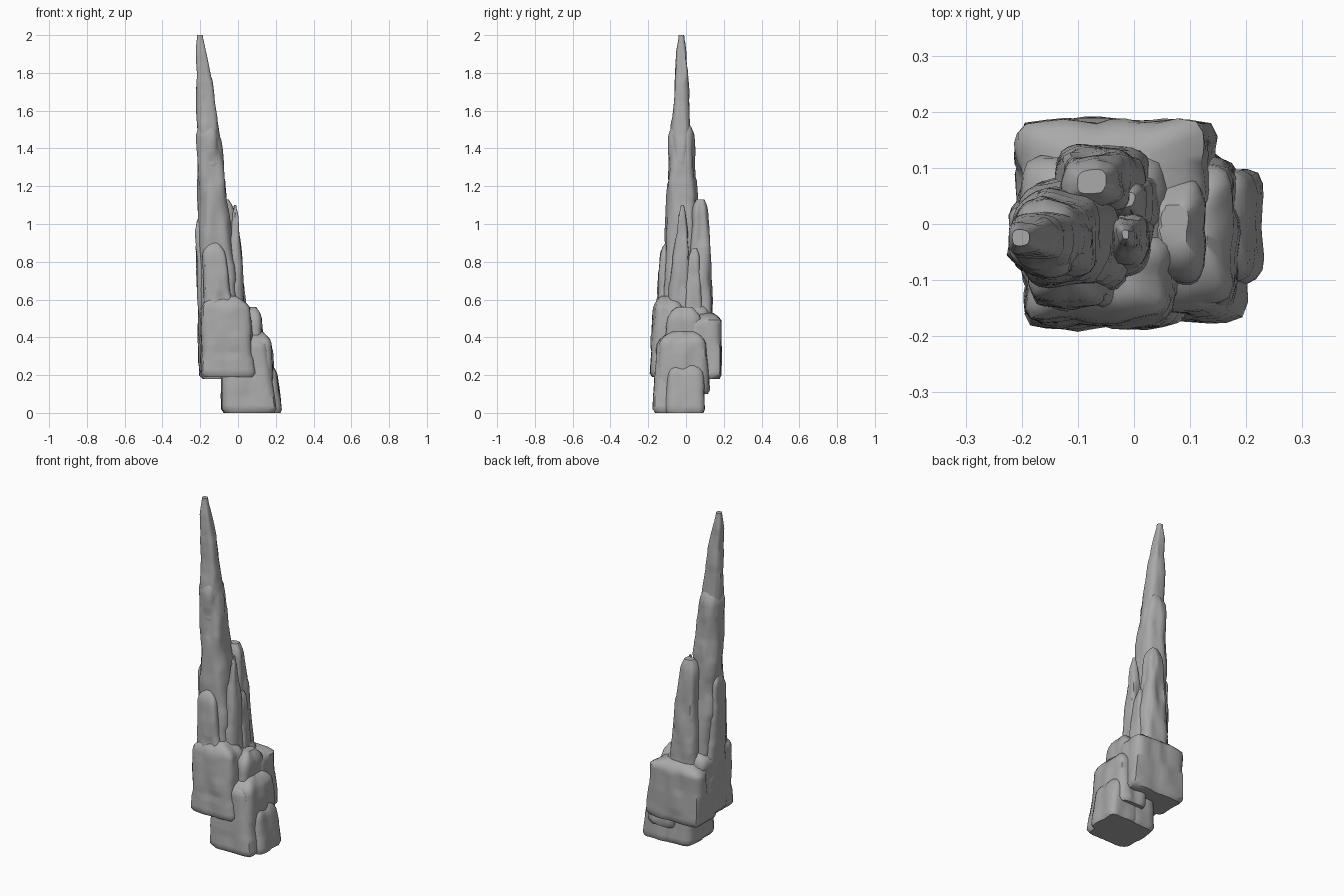
import bpy, bmesh, math
from mathutils import Vector, noise

cube = bpy.data.objects.get("Cube")
if cube:
    bpy.data.objects.remove(cube, do_unlink=True)

stone = bpy.data.materials.new("grey stone")
stone.use_nodes = True
grey = (0.4, 0.4, 0.4, 1)
stone.diffuse_color = grey
stone.node_tree.nodes["Principled BSDF"].inputs["Base Color"].default_value = grey

SIDES = 40
STEP = 0.02


def weathering(point, seed, rough):
    """Tall noise cells make grooves, small square cells make chips."""
    groove = noise.noise(Vector((point.x * 16, point.y * 16, point.z * 5)) + seed)
    chip = noise.cell(Vector((point.x * 18, point.y * 18, point.z * 9)) + seed)
    return rough * (groove - 0.2 + 0.3 * (chip - 0.5))


def profile_scale(z, low, high, taper, cap):
    """Straight taper with a rounded crown and a slightly tucked-in foot."""
    along = (z - low) / (high - low)
    crown = max(0, 1 - (high - z) / cap)
    foot = max(0, 1 - (z - low) / STEP)
    return (1 + (taper - 1) * along) * (1 - crown ** 2 / 2) * (1 - foot / 10)


def rock(name, x, y, z, taper, lean=(0, 0), square=6, cap=0.07, rough=0.012):
    """Raise a rounded box whose section narrows and leans toward the top."""
    bm = bmesh.new()
    low, high = z
    base = Vector((sum(x) / 2, sum(y) / 2, low))
    rise = Vector((*lean, high - low))
    half_x, half_y = (x[1] - x[0]) / 2, (y[1] - y[0]) / 2
    seed = Vector((len(name), low, high)) * 7
    rows = round((high - low) / STEP)
    loops = []
    for row in range(rows + 1):
        centre = base + rise * row / rows
        scale = profile_scale(centre.z, low, high, taper, cap)
        loop = []
        for side in range(SIDES):
            angle = math.tau * side / SIDES
            out = Vector((math.cos(angle), math.sin(angle), 0))
            reach = scale * (abs(out.x) ** square + abs(out.y) ** square) ** (-1 / square)
            point = centre + Vector((half_x * out.x, half_y * out.y, 0)) * reach
            point += out * weathering(point, seed, rough)
            loop.append(bm.verts.new(point))
        loops.append(loop)
    for lower, upper in zip(loops, loops[1:]):
        for side in range(SIDES):
            following = (side + 1) % SIDES
            bm.faces.new((lower[side], lower[following], upper[following], upper[side]))
    bm.faces.new(loops[0][::-1])
    bm.faces.new(loops[-1])

    mesh = bpy.data.meshes.new(name)
    bm.to_mesh(mesh)
    bm.free()
    mesh.materials.append(stone)
    obj = bpy.data.objects.new(name, mesh)
    bpy.context.collection.objects.link(obj)
    bpy.ops.object.select_all(action="DESELECT")
    obj.select_set(True)
    bpy.context.view_layer.objects.active = obj
    bpy.ops.object.shade_smooth_by_angle(angle=math.radians(45))


# Tall leaning spire in two stages
rock("lower_spire", x=(-0.2, 0.03), y=(-0.13, 0.1), z=(0.4, 1.55),
     taper=0.55, lean=(-0.08, -0.01), square=3, cap=0.1)
rock("upper_spire", x=(-0.21, -0.07), y=(-0.09, 0.04), z=(1.3, 2),
     taper=0.4, lean=(-0.06, 0), square=3, cap=0.15, rough=0.01)

# Shards leaning against the spire
rock("rear_shard", x=(-0.15, 0.04), y=(0, 0.15), z=(0.4, 1.13),
     taper=0.55, lean=(-0.02, 0), square=4)
rock("right_shard", x=(-0.08, 0.05), y=(-0.11, 0.05), z=(0.4, 1.1),
     taper=0.3, lean=(0, 0.01), square=3, cap=0.15)
rock("front_shard", x=(-0.19, 0), y=(-0.17, 0), z=(0.4, 0.9),
     taper=0.6, lean=(-0.03, 0), square=4)
rock("left_shard", x=(-0.21, -0.1), y=(-0.1, 0.07), z=(0.4, 1.03),
     taper=0.6, lean=(-0.04, 0), square=4)
rock("right_sliver", x=(-0.03, 0.07), y=(-0.02, 0.1), z=(0.4, 0.87),
     taper=0.5, lean=(-0.03, 0), square=3)

# Heavy overhanging blocks
rock("middle_block", x=(-0.2, 0.12), y=(-0.15, 0.15), z=(0.2, 0.6),
     taper=0.8, lean=(-0.04, 0))
rock("rear_block", x=(-0.21, 0.16), y=(-0.02, 0.19), z=(0.18, 0.53),
     taper=0.9, lean=(-0.02, 0.01), square=8, cap=0.05)
rock("front_block", x=(-0.2, 0.1), y=(-0.19, 0), z=(0.19, 0.62),
     taper=0.85, lean=(-0.02, 0))

# Stepped right side and foot
rock("upper_shoulder", x=(0, 0.14), y=(-0.12, 0.1), z=(0.3, 0.56),
     taper=0.8, square=4)
rock("lower_shoulder", x=(0, 0.19), y=(-0.16, 0.13), z=(0.1, 0.43),
     taper=0.9)
rock("base_block", x=(-0.09, 0.21), y=(-0.18, 0.1), z=(0, 0.42),
     taper=0.8, lean=(-0.03, 0), rough=0.008)
rock("right_foot", x=(0.04, 0.235), y=(-0.115, 0.105), z=(0, 0.27),
     taper=0.85, lean=(-0.02, 0), rough=0.008)
